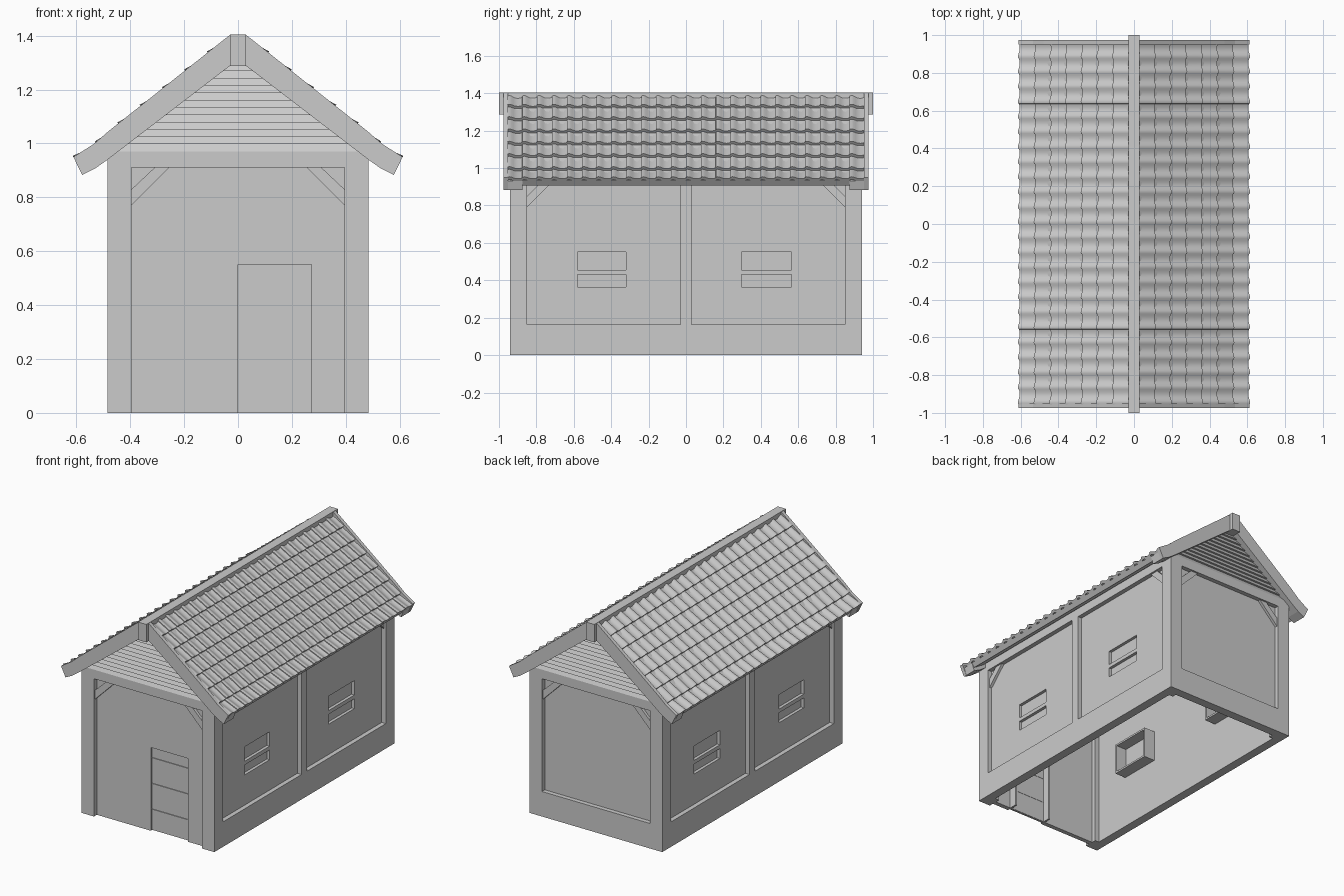
import bpy, bmesh, math

if "Cube" in bpy.data.objects:
    bpy.data.objects.remove(bpy.data.objects["Cube"])

def finish(name, bm, smooth=False):
    bmesh.ops.recalc_face_normals(bm, faces=bm.faces)
    me = bpy.data.meshes.new(name)
    bm.to_mesh(me)
    bm.free()
    ob = bpy.data.objects.new(name, me)
    bpy.context.collection.objects.link(ob)
    if smooth:
        bpy.ops.object.select_all(action='DESELECT')
        ob.select_set(True)
        bpy.context.view_layer.objects.active = ob
        bpy.ops.object.shade_smooth_by_angle(angle=math.radians(35))
    return ob

def add_prism(bm, pts, d):
    """Extrude a polygon of 3D points by the vector d."""
    a = [bm.verts.new(p) for p in pts]
    b = [bm.verts.new([p[i] + d[i] for i in range(3)]) for p in pts]
    bm.faces.new(a)
    bm.faces.new(b[::-1])
    n = len(pts)
    for i in range(n):
        bm.faces.new((a[i], b[i], b[(i + 1) % n], a[(i + 1) % n]))

def boxes(name, items):
    bm = bmesh.new()
    for x0, x1, y0, y1, z0, z1 in items:
        add_prism(bm, [(x0, y0, z0), (x1, y0, z0), (x1, y1, z0), (x0, y1, z0)], (0, 0, z1 - z0))
    return finish(name, bm)

def around(a0, a1, z0, z1, h):
    """Four rectangles filling (a0..a1, z0..z1) around the hole h."""
    b0, b1, c0, c1 = h
    r = [(a0, b0, z0, z1), (b1, a1, z0, z1), (b0, b1, c1, z1), (b0, b1, z0, c0)]
    return [q for q in r if q[1] - q[0] > 1e-5 and q[3] - q[2] > 1e-5]

W, L, TOP, SILL, PLATE = 0.485, 0.94, 0.91, 0.165, 0.97
T, D = 0.06, 0.03        # frame thickness, panel recess

# corner posts
for sx in (-1, 1):
    for sy in (-1, 1):
        xs, ys = sorted((sx * 0.395, sx * W)), sorted((sy * 0.85, sy * L))
        boxes("corner_post", [(*xs, *ys, 0, PLATE)])

# long walls: frame, panels, windows, braces
windows = [(-0.58, -0.32, 0.365, 0.55), (0.297, 0.565, 0.365, 0.55)]
bays = [(-0.85, -0.03), (0.03, 0.85)]
for s in (-1, 1):
    def X(a, b):
        return sorted((s * a, s * b))
    boxes("side_sill", [(*X(W - T, W), -0.85, 0.85, 0, SILL)])
    boxes("side_top_plate", [(*X(W - T, W), -0.85, 0.85, TOP, PLATE)])
    boxes("side_middle_post", [(*X(W - T, W), -0.03, 0.03, SILL, TOP)])
    for (y0, y1), h in zip(bays, windows):
        boxes("side_panel", [(*X(W - T, W - D), *r) for r in around(y0, y1, SILL, TOP, h)])
        boxes("window_casing", [(*X(W - D - 0.11, W - D - 0.002), *r) for r in
              around(h[0] - 0.012, h[1] + 0.012, h[2] - 0.012, h[3] + 0.012, h)])
        boxes("window_pane", [(*X(W - D - 0.035, W - D - 0.02), *h)])
        boxes("window_bar", [(*X(W - D - 0.035, W - D), h[0], h[1], 0.43, 0.455)])
    for sy in (-1, 1):
        bm = bmesh.new()
        add_prism(bm, [(s * (W - D), sy * y, z) for y, z in
                       ((0.85, 0.79), (0.85, 0.85), (0.79, TOP), (0.73, TOP))], (s * 0.018, 0, 0))
        finish("side_brace", bm)

# end walls: front has a door, back has a sill
door = (0.0, 0.272, 0.0, 0.55)
for s in (-1, 1):
    def Y(a, b):
        return sorted((s * a, s * b))
    boxes("end_top_plate", [(-0.395, 0.395, *Y(L - T, L), TOP, PLATE)])
    if s < 0:
        rects = around(-0.395, 0.395, 0, TOP, door)
    else:
        rects = [(-0.395, 0.395, SILL, TOP)]
        boxes("back_sill", [(-0.395, 0.395, *Y(L - T, L), 0, SILL)])
    boxes("end_panel", [(r[0], r[1], *Y(L - T, L - D), r[2], r[3]) for r in rects])
    for sx in (-1, 1):
        bm = bmesh.new()
        add_prism(bm, [(sx * x, s * (L - D), z) for x, z in
                       ((0.395, 0.77), (0.395, 0.83), (0.31, TOP), (0.255, TOP))], (0, s * 0.018, 0))
        finish("end_brace", bm)

# door made of boards
cuts = [0, 0.14, 0.31, 0.48, 0.55]
boxes("door", [(door[0], door[1], -0.898, -0.88, a + 0.002, b - 0.002) for a, b in zip(cuts, cuts[1:])])
boxes("door_backing", [(door[0], door[1], -0.893, -0.882, 0, 0.55)])
boxes("door_jambs", [(x - 0.006, x + 0.006, -0.88, -0.83, 0, 0.55) for x in door[:2]])

# roof outline (right half) used by barge boards, slab and tiles
top = [(0.03, 1.403), (0.48, 1.046), (0.535, 0.998), (0.611, 0.95)]
low = [(0.578, 0.883), (0.53, 0.907), (0.485, 0.939), (0.03, 1.288)]
NX, NZ = 0.62, 0.785

def roof_z(x):
    for (x0, z0), (x1, z1) in zip(top, top[1:]):
        if x <= x1 + 1e-6:
            return z0 + (z1 - z0) * (x - x0) / (x1 - x0)
    return top[-1][1]

def shift(pts, d):
    return [(x - NX * d if x > 0.04 else x, z - NZ * d * (1 if x > 0.04 else 1.6)) for x, z in pts]

COLS, ROWS, Y0 = 24, 7, 0.955
WAVE = [(0, 0.006), (0.12, 0.009), (0.25, 0.007), (0.4, 0.001), (0.55, -0.004),
        (0.75, -0.005), (0.9, -0.002), (0.998, 0.0)]
for s in (-1, 1):
    for sy in (-1, 1):
        for name, prof, a, b in (("barge_board", top + low, 0.951, 0.975),
                                 ("barge_rafter", shift(top, 0.025) + low, 0.875, 0.951)):
            bm = bmesh.new()
            add_prism(bm, [(s * x, sy * a, z) for x, z in prof], (0, sy * (b - a), 0))
            finish(name, bm)
    # roof slab under the tiles
    bm = bmesh.new()
    add_prism(bm, [(s * x, -0.876, z) for x, z in shift(top, 0.022) + shift(top, 0.055)[::-1]], (0, 1.752, 0))
    finish("roof_slab", bm)
    # wavy overlapping tiles
    bm = bmesh.new()
    chain = []
    for r in range(ROWS):
        xa = 0.03 + 0.581 * r / ROWS
        xb = 0.03 + 0.581 * (r + 1) / ROWS
        chain += [(xa, -0.022), (xb, -0.004)]
    chain.append((0.611, -0.024))
    grid = []
    for c in range(COLS):
        for u, h in WAVE:
            y = -Y0 + 2 * Y0 * (c + u) / COLS
            grid.append([bm.verts.new((s * (x + NX * (d + h)), y, roof_z(x) + NZ * (d + h))) for x, d in chain])
    for p, q in zip(grid, grid[1:]):
        for i in range(len(chain) - 1):
            bm.faces.new((p[i], p[i + 1], q[i + 1], q[i]))
    finish("roof_tiles", bm, True)

# ridge beam
boxes("ridge_beam", [(-0.03, 0.03, -1, 1, 1.287, 1.405)])

# gables of overlapping weatherboards
N, Z0, Z1 = 14, PLATE, 1.35
for s in (-1, 1):
    bm = bmesh.new()
    prev = None
    for k in range(N):
        za, zb = Z0 + (Z1 - Z0) * k / N, Z0 + (Z1 - Z0) * (k + 1) / N
        for z, y in ((za, L), (zb, L - 0.014)):
            w = 0.02 + (1.355 - z) * 1.15
            cur = [bm.verts.new((e * w, s * y, z)) for e in (-1, 1)]
            if prev:
                bm.faces.new((prev[0], prev[1], cur[1], cur[0]))
            prev = cur
    finish("gable_boards", bm)
